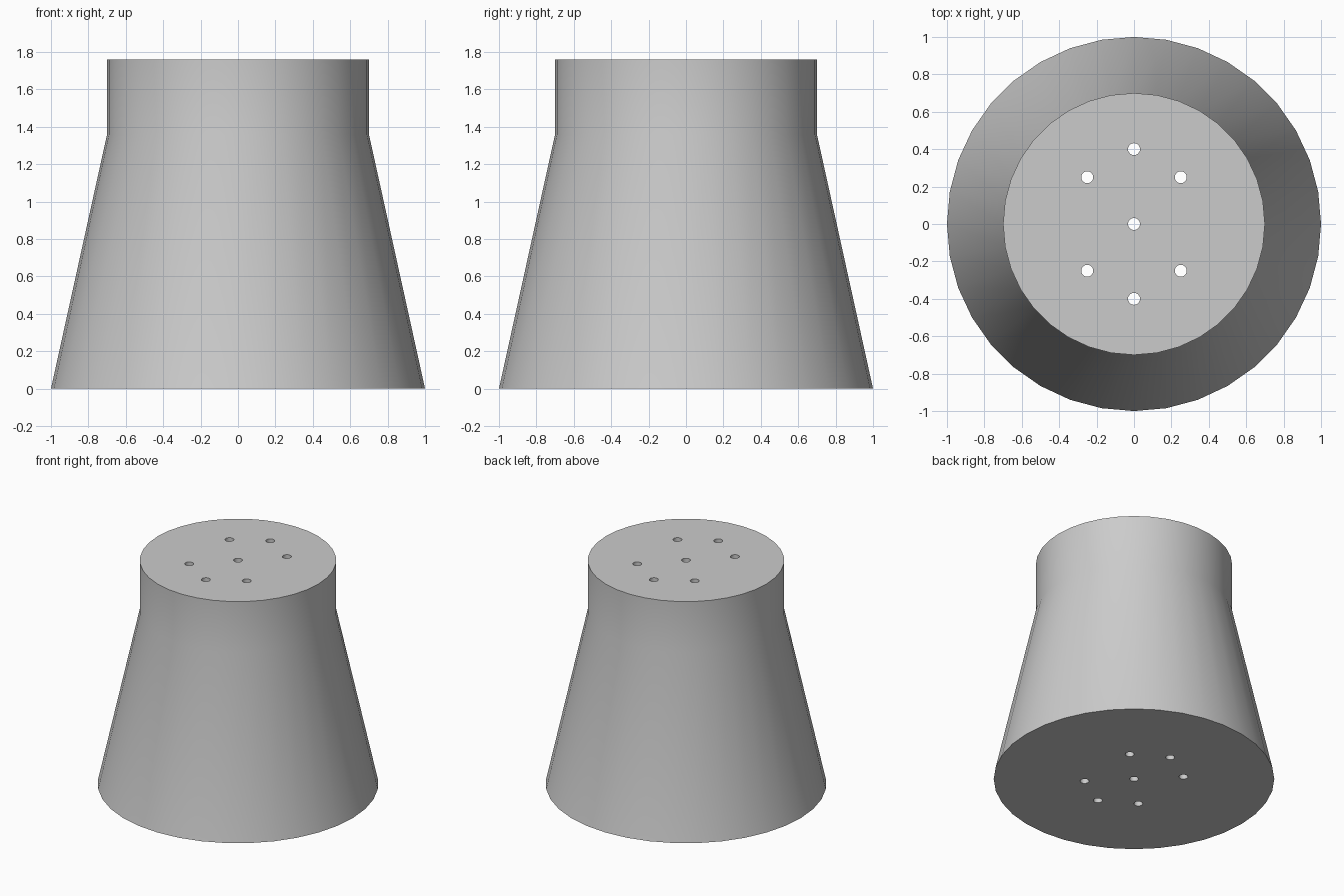
import bpy, bmesh, math

if "Cube" in bpy.data.objects:
    bpy.data.objects.remove(bpy.data.objects["Cube"], do_unlink=True)

HEIGHT = 1.76
SIDES = 36

grey = bpy.data.materials.new("plain grey")
grey.use_nodes = True
colour = (0.6, 0.6, 0.6, 1)
grey.diffuse_color = colour
grey.node_tree.nodes["Principled BSDF"].inputs["Base Color"].default_value = colour


def lathe(name, profile, sides, centres=((0, 0),)):
    """Closed round solids from (radius, height) rings, one at each centre."""
    bm = bmesh.new()
    for cx, cy in centres:
        rings = []
        for r, z in profile:
            angles = [math.tau * i / sides for i in range(sides)]
            rings.append([bm.verts.new((cx + r * math.cos(a), cy + r * math.sin(a), z))
                          for a in angles])
        for low, high in zip(rings, rings[1:]):
            for i in range(sides):
                j = (i + 1) % sides
                bm.faces.new((low[i], low[j], high[j], high[i]))
        bm.faces.new(rings[0][::-1])
        bm.faces.new(rings[-1])
    mesh = bpy.data.meshes.new(name)
    bm.to_mesh(mesh)
    bm.free()
    mesh.materials.append(grey)
    obj = bpy.data.objects.new(name, mesh)
    bpy.context.collection.objects.link(obj)
    return obj


# Tapered body with a straight neck
body = lathe("tapered_body", [(1, 0), (0.7, 1.36), (0.7, HEIGHT)], SIDES)

# Seven narrow holes running from top to bottom
centres = [(0, 0), (0, 0.4), (0, -0.4)]
centres += [(x, y) for x in (-0.25, 0.25) for y in (-0.25, 0.25)]
cutter = lathe("hole_cutter", [(0.032, -0.1), (0.032, HEIGHT + 0.1)], 24, centres)

# Cut the holes, then drop the cutter
cut = body.modifiers.new("holes", "BOOLEAN")
cut.operation = "DIFFERENCE"
cut.solver = "EXACT"
cut.object = cutter
bpy.ops.object.select_all(action="DESELECT")
body.select_set(True)
bpy.context.view_layer.objects.active = body
bpy.ops.object.modifier_apply(modifier=cut.name)
bpy.data.objects.remove(cutter, do_unlink=True)

# Smooth sides with crisp rims
bpy.ops.object.shade_smooth_by_angle(angle=math.radians(30))
